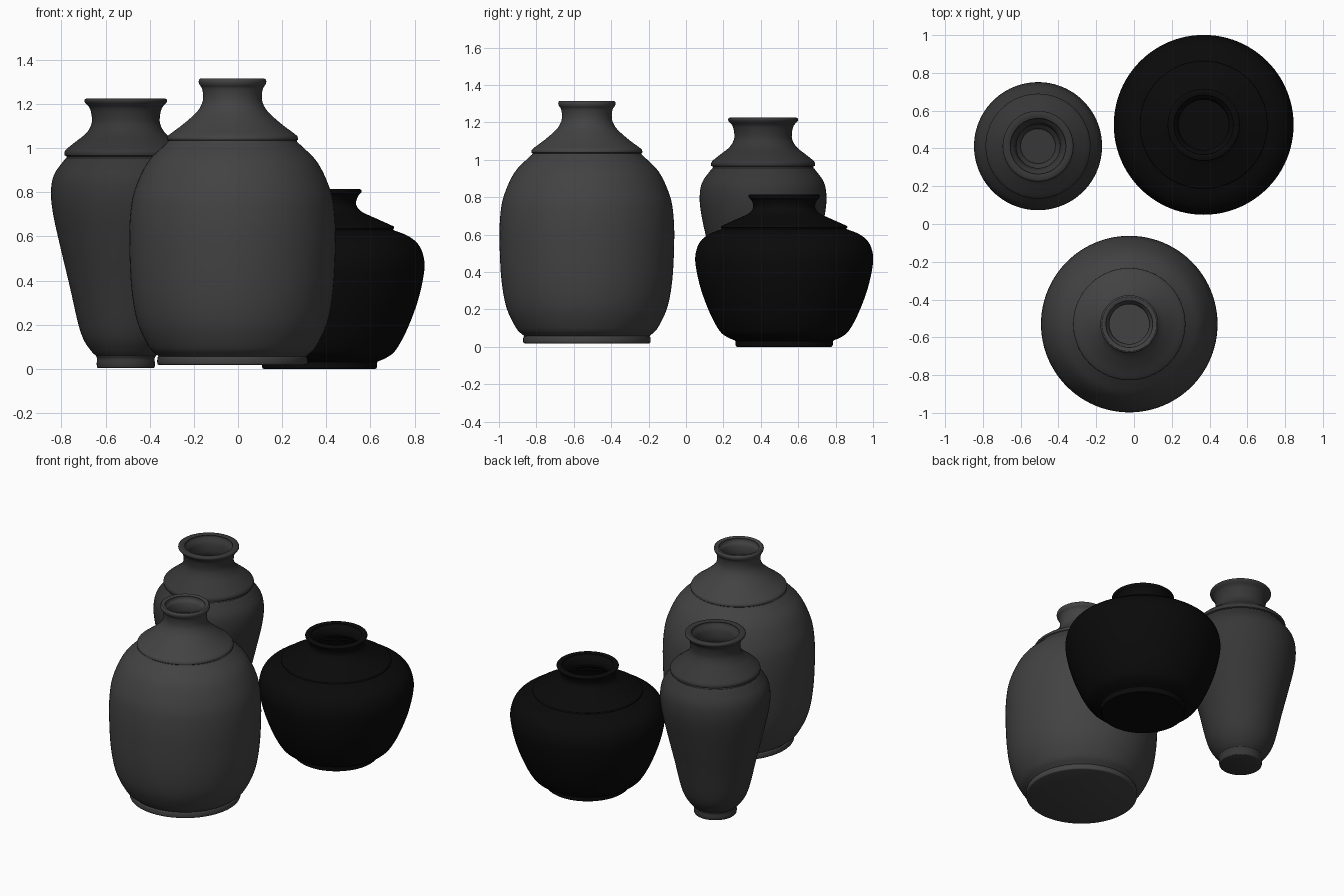
import bpy, bmesh, math
from mathutils import Vector

SIDES = 96


def smooth_path(pts, steps=5):
    """Catmull-Rom curve through (radius, height) points."""
    p = [Vector(q) for q in pts]
    if len(p) < 3:
        return p
    p = [2 * p[0] - p[1]] + p + [2 * p[-1] - p[-2]]
    out = []
    for i in range(1, len(p) - 2):
        a, b, c, d = p[i - 1:i + 3]
        for k in range(steps):
            t = k / steps
            out.append(0.5 * (2 * b + (c - a) * t + (2 * a - 5 * b + 4 * c - d) * t * t
                              + (3 * b - a - 3 * c + d) * t ** 3))
    return out + [p[-2]]


def vase(name, centre, sections, wall, shade):
    # outer wall: foot, body, shoulder ring, neck and lip
    outer = [v for s in sections for v in smooth_path(s)]
    z0, top = outer[0].y, outer[-1].y
    floor = z0 + 0.04
    # hollow inside follows the outer wall
    inner = [Vector((v.x - wall, max(v.y, floor))) for v in reversed(outer) if v.y < top - 0.004]
    profile = [Vector((0, z0))] + outer + [Vector((outer[-1].x - wall * 0.5, top))] + inner
    profile.append(Vector((0, floor)))

    bm = bmesh.new()
    verts = [bm.verts.new((v.x, 0, v.y)) for v in profile]
    edges = [bm.edges.new(e) for e in zip(verts, verts[1:])]
    bmesh.ops.spin(bm, geom=verts + edges, axis=(0, 0, 1), cent=(0, 0, 0),
                   angle=math.tau, steps=SIDES, use_duplicate=False)
    bmesh.ops.remove_doubles(bm, verts=bm.verts, dist=0.0004)
    bmesh.ops.recalc_face_normals(bm, faces=bm.faces)
    mesh = bpy.data.meshes.new(name)
    bm.to_mesh(mesh)
    bm.free()

    ob = bpy.data.objects.new(name, mesh)
    ob.location = (*centre, 0)
    bpy.context.collection.objects.link(ob)
    mat = bpy.data.materials.new(name + "_glaze")
    mat.diffuse_color = (shade, shade, shade, 1)
    mesh.materials.append(mat)
    bpy.ops.object.select_all(action='DESELECT')
    ob.select_set(True)
    bpy.context.view_layer.objects.active = ob
    bpy.ops.object.shade_smooth_by_angle(angle=math.radians(35))


# broad, barrel-shaped vase at the front
vase("large_vase", (-0.025, -0.53), [
    [(0.332, 0.018), (0.339, 0.022), (0.341, 0.035), (0.339, 0.052), (0.334, 0.057)],
    [(0.338, 0.06), (0.378, 0.1), (0.43, 0.21), (0.457, 0.36), (0.467, 0.56),
     (0.463, 0.7), (0.443, 0.81), (0.385, 0.935), (0.298, 1.024)],
    [(0.293, 1.028), (0.291, 1.034)],
    [(0.296, 1.038), (0.296, 1.048), (0.285, 1.062), (0.225, 1.107), (0.165, 1.16),
     (0.139, 1.2), (0.133, 1.235), (0.138, 1.27), (0.149, 1.287), (0.153, 1.3),
     (0.151, 1.31), (0.145, 1.315)],
], 0.028, 0.055)

# tall, tapered vase at the back left
vase("tall_vase", (-0.508, 0.412), [
    [(0.124, 0.004), (0.13, 0.008), (0.132, 0.025), (0.13, 0.045), (0.134, 0.056)],
    [(0.134, 0.058), (0.16, 0.085), (0.192, 0.135), (0.217, 0.21), (0.253, 0.37),
     (0.296, 0.55), (0.329, 0.7), (0.339, 0.8), (0.325, 0.88), (0.276, 0.95)],
    [(0.27, 0.955), (0.268, 0.963)],
    [(0.277, 0.967), (0.277, 0.983), (0.266, 0.998), (0.226, 1.03), (0.18, 1.067),
     (0.157, 1.105), (0.154, 1.14), (0.163, 1.18), (0.182, 1.203), (0.187, 1.213),
     (0.185, 1.221), (0.178, 1.225)],
], 0.038, 0.038)

# squat black vase at the back right
vase("squat_vase", (0.369, 0.525), [
    [(0.253, 0.0), (0.259, 0.006), (0.26, 0.02), (0.262, 0.032)],
    [(0.264, 0.034), (0.305, 0.052), (0.345, 0.085), (0.395, 0.175), (0.446, 0.31),
     (0.474, 0.44), (0.471, 0.51), (0.447, 0.565), (0.4, 0.603), (0.34, 0.627)],
    [(0.335, 0.629), (0.333, 0.634)],
    [(0.338, 0.637), (0.336, 0.645), (0.32, 0.653), (0.26, 0.68), (0.195, 0.71),
     (0.17, 0.735), (0.166, 0.757), (0.175, 0.783), (0.187, 0.796), (0.191, 0.804),
     (0.189, 0.811), (0.183, 0.814)],
], 0.033, 0.003)
